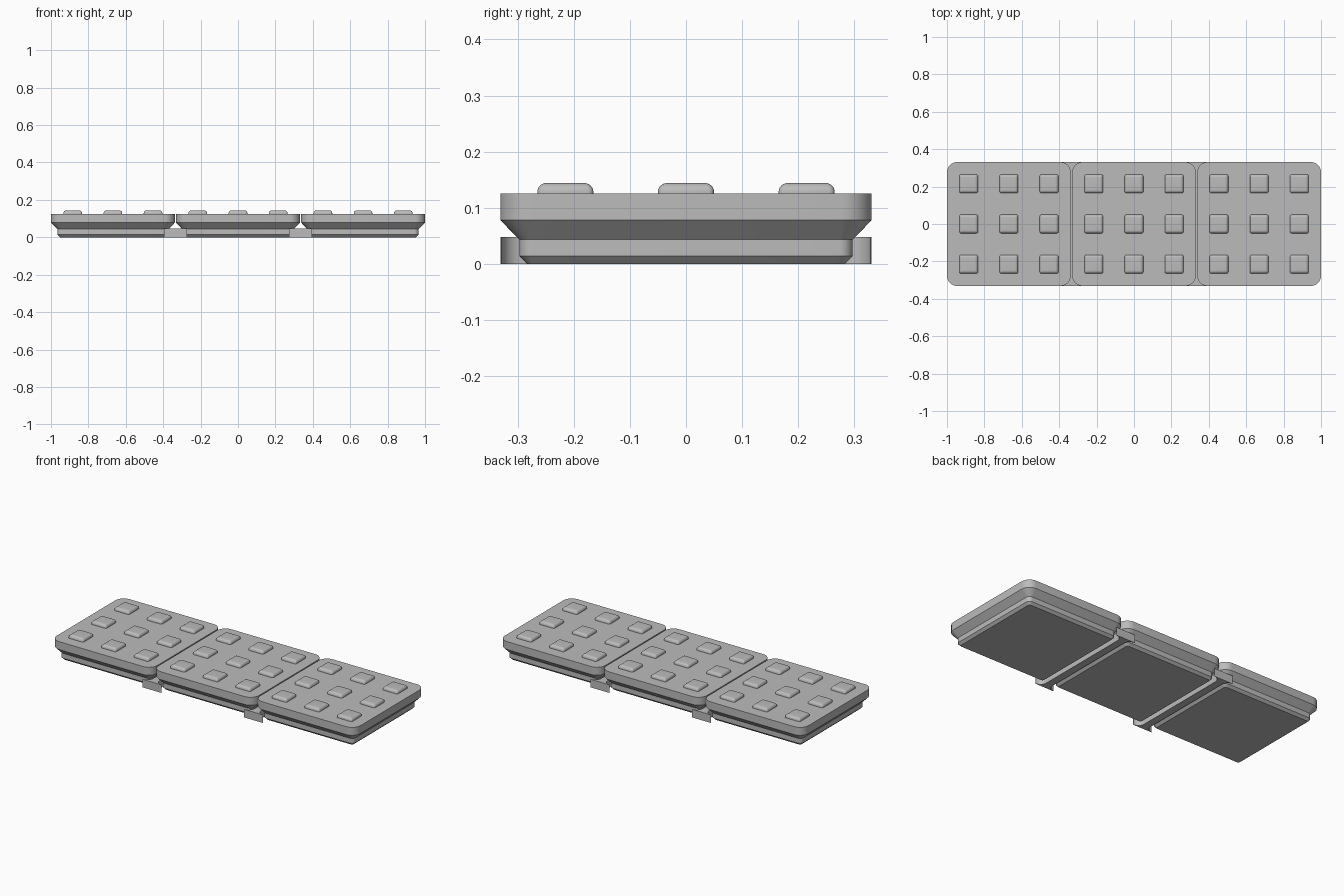
import bpy, math

if "Cube" in bpy.data.objects:
    bpy.data.objects.remove(bpy.data.objects["Cube"])

grey = bpy.data.materials.new("plain grey")
grey.diffuse_color = (0.5, 0.5, 0.5, 1)
grey.use_nodes = True
grey.node_tree.nodes["Principled BSDF"].inputs["Base Color"].default_value = grey.diffuse_color


def make(name, rings, loc):
    """Loft a closed solid through rings of (x, y, z) points."""
    n = len(rings[0])
    verts = [p for ring in rings for p in ring]
    faces = [tuple(reversed(range(n))), tuple(range(len(verts) - n, len(verts)))]
    for k in range(len(rings) - 1):
        for i in range(n):
            j = (i + 1) % n
            faces.append((k * n + i, k * n + j, (k + 1) * n + j, (k + 1) * n + i))
    mesh = bpy.data.meshes.new(name)
    mesh.from_pydata(verts, [], faces)
    mesh.materials.append(grey)
    ob = bpy.data.objects.new(name, mesh)
    bpy.context.collection.objects.link(ob)
    ob.location = loc
    bpy.ops.object.select_all(action='DESELECT')
    ob.select_set(True)
    bpy.context.view_layer.objects.active = ob
    bpy.ops.object.shade_smooth_by_angle(angle=math.radians(25))
    return ob


def rounded_square(half, radius, z, steps=8):
    pts = []
    for q, (sx, sy) in enumerate([(1, 1), (-1, 1), (-1, -1), (1, -1)]):
        for s in range(steps + 1):
            a = math.pi / 2 * (q + s / steps)
            pts.append((sx * (half - radius) + radius * math.cos(a),
                        sy * (half - radius) + radius * math.sin(a), z))
    return pts


PITCH, STUD_PITCH = 0.669, 0.215
PAD = [(0.283, 0.012, 0), (0.297, 0.024, 0.014), (0.297, 0.024, 0.043),
       (0.331, 0.055, 0.078), (0.331, 0.055, 0.125)]
# stud: short wall, then a rounded shoulder
STUD = [(0.05, 0.010, 0.12)]
for s in range(7):
    a = math.pi / 2 * s / 6
    inset = 0.016 * (1 - math.cos(a))
    STUD.append((0.05 - inset, 0.010 - inset * 0.4, 0.128 + 0.016 * math.sin(a)))

# three pads, each with a grid of nine studs
for px in (-PITCH, 0, PITCH):
    make("pad", [rounded_square(*layer) for layer in PAD], (px, 0, 0))
    for i in (-1, 0, 1):
        for j in (-1, 0, 1):
            make("stud", [rounded_square(*layer, steps=4) for layer in STUD],
                 (px + i * STUD_PITCH, j * STUD_PITCH, 0))

# connecting bars with ends that flare out around the pad corners
WEB, TIP, END = 0.022, 0.062, 0.331
R = TIP - WEB
quarter = []
for s in range(9):
    a = math.pi / 2 * s / 8
    quarter.append((TIP - R * math.cos(a), END - 0.002 - R + R * math.sin(a)))
quarter.append((TIP, END))
outline = quarter + [(-x, y) for x, y in reversed(quarter)]
outline += [(-x, -y) for x, y in outline]
for cx in (-PITCH / 2, PITCH / 2):
    make("connector", [[(x, y, z) for x, y in outline] for z in (0, 0.048)], (cx, 0, 0))
